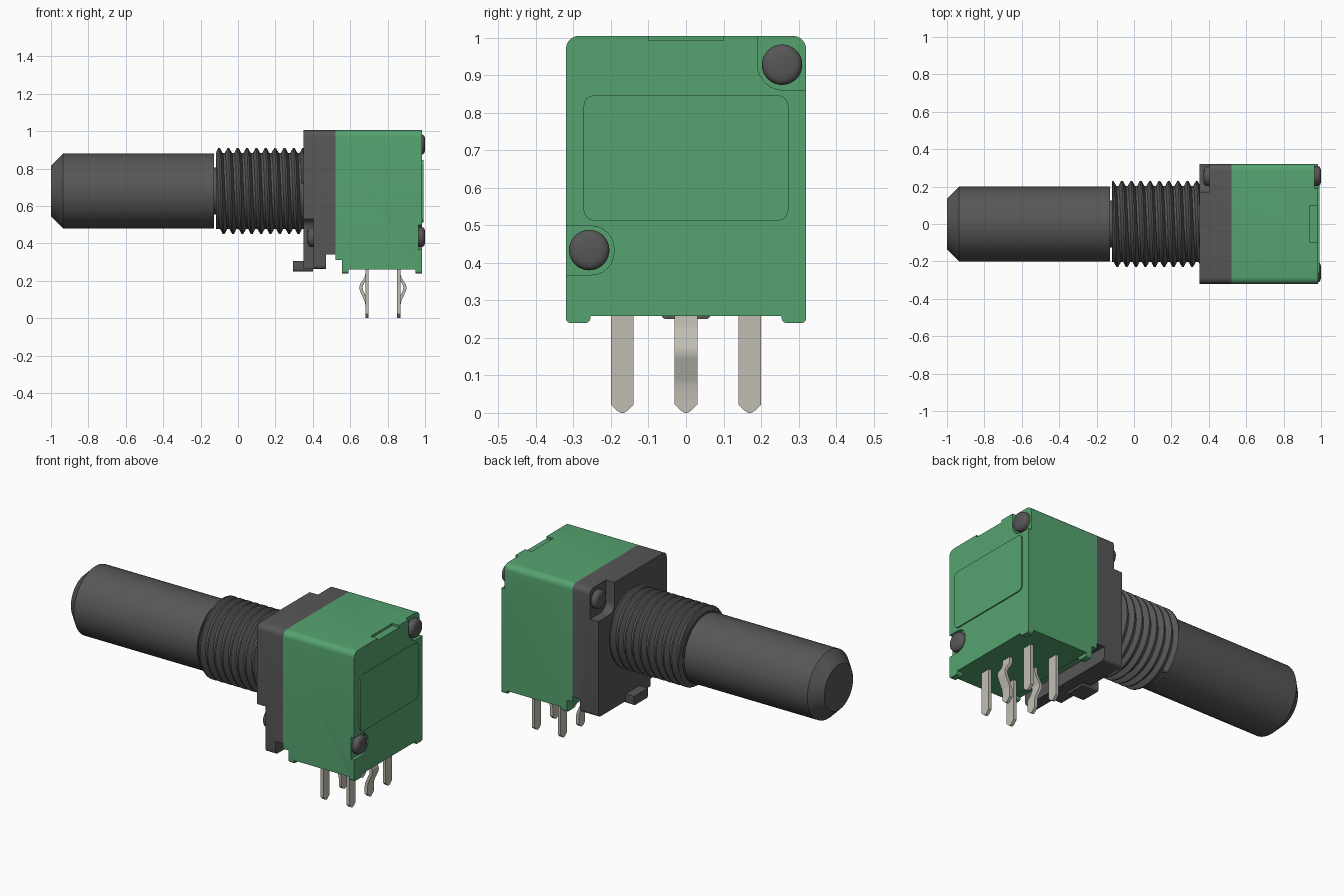
import bpy, bmesh, math
from mathutils import Vector

if "Cube" in bpy.data.objects:
    bpy.data.objects.remove(bpy.data.objects["Cube"], do_unlink=True)


def material(name, rgb):
    m = bpy.data.materials.new(name)
    m.use_nodes = True
    m.diffuse_color = (*rgb, 1)
    m.node_tree.nodes["Principled BSDF"].inputs["Base Color"].default_value = (*rgb, 1)
    return m


GREEN = material("green plastic", (0.092, 0.365, 0.162))
DARK = material("dark grey", (0.095, 0.095, 0.095))
METAL = material("pin metal", (0.53, 0.515, 0.45))
AXIS_Z = 0.68


def finish(name, bm, mat):
    bmesh.ops.recalc_face_normals(bm, faces=bm.faces)
    me = bpy.data.meshes.new(name)
    bm.to_mesh(me)
    bm.free()
    ob = bpy.data.objects.new(name, me)
    bpy.context.collection.objects.link(ob)
    if mat:
        me.materials.append(mat)
    return ob


def activate(ob):
    bpy.ops.object.select_all(action='DESELECT')
    ob.select_set(True)
    bpy.context.view_layer.objects.active = ob


def smooth(ob, angle=30):
    activate(ob)
    bpy.ops.object.shade_smooth_by_angle(angle=math.radians(angle))


def outline(corners, steps=6):
    """Right-angled (y, z, radius) corners to a rounded outline."""
    pts = []
    for i, (y, z, r) in enumerate(corners):
        p = Vector((y, z))
        if r == 0:
            pts.append(p)
            continue
        u = (Vector(corners[i - 1][:2]) - p).normalized()
        v = (Vector(corners[(i + 1) % len(corners)][:2]) - p).normalized()
        c = p + (u + v) * r
        for k in range(steps + 1):
            t = math.pi / 2 * k / steps
            pts.append(c - v * r * math.cos(t) - u * r * math.sin(t))
    return pts


def prism(name, corners, x0, x1, mat=None):
    """Extrude a rounded outline along x."""
    bm = bmesh.new()
    face = bm.faces.new([bm.verts.new((x0, p[0], p[1])) for p in outline(corners)])
    ext = bmesh.ops.extrude_face_region(bm, geom=[face])["geom"]
    bmesh.ops.translate(bm, vec=(x1 - x0, 0, 0),
                        verts=[g for g in ext if isinstance(g, bmesh.types.BMVert)])
    return finish(name, bm, mat)


def rect(y0, y1, z0, z1, bl=0, br=0, tr=0, tl=0):
    return [(y0, z0, bl), (y1, z0, br), (y1, z1, tr), (y0, z1, tl)]


def cut(ob, corners, x0, x1):
    cutter = prism("cutter", corners, x0, x1)
    cutter.hide_render = True
    mod = ob.modifiers.new("cut", 'BOOLEAN')
    mod.operation, mod.solver, mod.object = 'DIFFERENCE', 'EXACT', cutter
    activate(ob)
    bpy.ops.object.modifier_apply(modifier=mod.name)
    bpy.data.objects.remove(cutter, do_unlink=True)


def lathe(name, profile, mat, y=0, z=AXIS_Z, n=64):
    """Turn (x, radius) points about an axis along x and cap both ends."""
    bm = bmesh.new()
    rings = [[bm.verts.new((x, y + r * math.cos(2 * math.pi * k / n),
                            z + r * math.sin(2 * math.pi * k / n))) for k in range(n)]
             for x, r in profile]
    for a, b in zip(rings, rings[1:]):
        for k in range(n):
            bm.faces.new((a[k], a[(k + 1) % n], b[(k + 1) % n], b[k]))
    bm.faces.new(rings[0])
    bm.faces.new(rings[-1])
    ob = finish(name, bm, mat)
    smooth(ob)
    return ob


# Shaft with chamfered tip, narrow neck and bushing core
lathe("shaft", [(-1, 0.135), (-0.935, 0.2), (-0.128, 0.2)], DARK)
lathe("shaft_neck", [(-0.14, 0.125), (-0.11, 0.125)], DARK)
lathe("bushing_core", [(-0.118, 0.2), (0.36, 0.2)], DARK)


# Helical thread on the bushing
def thread(x0, x1, pitch, root, crest, n=64):
    shape = [(0, crest), (0.16, crest), (0.46, root), (0.7, root)]
    bm = bmesh.new()
    columns = []
    for k in range(n + 1):
        t = k / n
        a = 2 * math.pi * t
        col = []
        for turn in range(-2, int((x1 - x0) / pitch) + 2):
            for off, r in shape:
                x = min(max(x0 + (turn + off + t) * pitch, x0), x1)
                r = root if x in (x0, x1) else r
                col.append(bm.verts.new((x, r * math.cos(a), AXIS_Z + r * math.sin(a))))
        columns.append(col)
    for a, b in zip(columns, columns[1:]):
        for i in range(len(a) - 1):
            bm.faces.new((a[i], b[i], b[i + 1], a[i + 1]))
    bmesh.ops.remove_doubles(bm, verts=bm.verts, dist=1e-5)
    return finish("bushing_thread", bm, DARK)


smooth(thread(-0.118, 0.355, 0.05, 0.203, 0.231), 25)

# Dark front housing with two stepped corners and a raised rear underside
front = prism("front_housing", rect(-0.32, 0.32, 0.262, 1.005, 0.02, 0.02, 0.035, 0.035),
              0.35, 0.52, DARK)
cut(front, rect(0.17, 0.5, 0.83, 1.2, bl=0.05), 0.2, 0.405)
cut(front, rect(-0.5, -0.17, 0.1, 0.53, tr=0.05), 0.2, 0.405)
cut(front, rect(-0.5, 0.5, 0.1, 0.34), 0.47, 0.6)
smooth(front)

# Locating tab under the front housing
tab = prism("locating_tab", rect(-0.065, 0.065, 0.25, 0.305, 0.012, 0.012), 0.295, 0.4, DARK)
smooth(tab)

# Green rear housing with corner feet, rivet pockets and a top notch
body = prism("rear_housing", [(-0.32, 0.24, 0.012), (-0.255, 0.24, 0.012), (-0.255, 0.258, 0),
                              (0.255, 0.258, 0), (0.255, 0.24, 0.012), (0.32, 0.24, 0.012),
                              (0.32, 1.005, 0.035), (-0.32, 1.005, 0.035)], 0.52, 0.985, GREEN)
cut(body, rect(-0.5, 0.5, 0.1, 0.26), 0.59, 0.95)
cut(body, rect(-0.5, 0.5, 0.1, 0.31), 0.4, 0.555)
cut(body, rect(0.19, 0.5, 0.86, 1.2, bl=0.07), 0.965, 1.1)
cut(body, rect(-0.5, -0.192, 0.368, 0.498, br=0.06, tr=0.06), 0.965, 1.1)
cut(body, rect(-0.1, 0.1, 0.992, 1.2), 0.94, 1.1)
smooth(body)

# Raised end panel
smooth(prism("end_panel", rect(-0.273, 0.273, 0.512, 0.847, 0.03, 0.03, 0.03, 0.03),
             0.975, 0.992, GREEN))

# Rivet heads at both ends
for y, z, place in ((0.256, 0.928, "upper"), (-0.258, 0.434, "lower")):
    for end, base, out in (("rear", 0.96, 1), ("front", 0.412, -1)):
        steps = ((0, 0.054), (0.024, 0.054), (0.032, 0.05), (0.037, 0.043), (0.04, 0.03))
        lathe(f"{end}_{place}_rivet", [(base + out * d, r) for d, r in steps],
              DARK, y, z, 32)


# Terminal pins: straight outer pairs and bowed middle pair
def pin(name, x, y, bow):
    stations = [(0.28, 0, 0.03), (0.235, 0, 0.03), (0.215, 0.006, 0.03), (0.182, 0.028, 0.03),
                (0.165, 0.033, 0.03), (0.145, 0.029, 0.03), (0.09, 0.004, 0.03),
                (0.07, 0, 0.03), (0.022, 0, 0.03), (0.006, 0, 0.014), (0, 0, 0.004)]
    if not bow:
        stations = [s for s in stations if s[1] == 0]
    bm = bmesh.new()
    rings = [[bm.verts.new((x + bow * d + sx * 0.009, y + sy * w, z))
              for sx, sy in ((-1, -1), (1, -1), (1, 1), (-1, 1))] for z, d, w in stations]
    for a, b in zip(rings, rings[1:]):
        for k in range(4):
            bm.faces.new((a[k], a[(k + 1) % 4], b[(k + 1) % 4], b[k]))
    bm.faces.new(rings[0])
    bm.faces.new(rings[-1])
    smooth(finish(name, bm, METAL))


for row, x, bow in (("inner", 0.69, -1), ("outer", 0.86, 1)):
    for y, place in ((-0.17, "front"), (0, "middle"), (0.17, "back")):
        pin(f"{row}_{place}_pin", x, y, bow if place == "middle" else 0)
